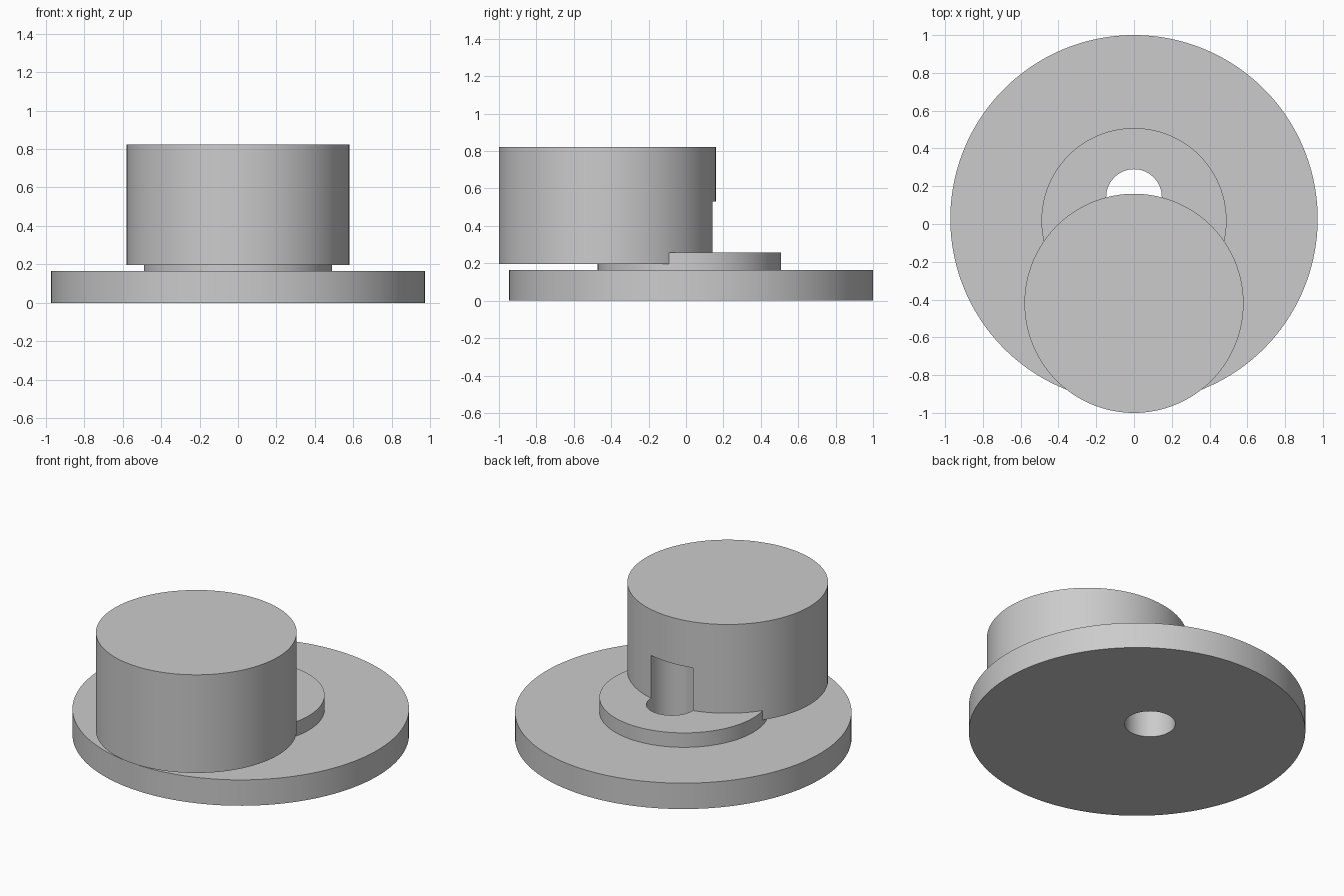
import bpy

if "Cube" in bpy.data.objects:
    bpy.data.objects.remove(bpy.data.objects["Cube"])


def cylinder(name, radius, y, z0, z1, sides=128):
    bpy.ops.mesh.primitive_cylinder_add(vertices=sides, radius=radius, depth=z1 - z0,
                                        location=(0, y, (z0 + z1) / 2))
    obj = bpy.context.object
    obj.name = obj.data.name = name
    return obj


def apply_boolean(target, tool, operation):
    mod = target.modifiers.new(operation.title(), 'BOOLEAN')
    mod.operation = operation
    mod.object = tool
    mod.solver = 'EXACT'
    bpy.context.view_layer.objects.active = target
    bpy.ops.object.modifier_apply(modifier=mod.name)
    bpy.data.objects.remove(tool, do_unlink=True)


# Wide base disc
body = cylinder("eccentric_wheel", 0.9725, 0.0275, 0, 0.165, 192)

# Low hub step and offset drum, fused onto the disc
apply_boolean(body, cylinder("hub_step", 0.49, 0.018, 0.08, 0.257), 'UNION')
apply_boolean(body, cylinder("offset_drum", 0.58, -0.42, 0.197, 0.823), 'UNION')

# Blind shaft hole from below, breaking out through the drum side
cutter = cylinder("shaft_hole", 0.147, 0.143, -0.1, 0.53, 64)
cutter.hide_render = True
apply_boolean(body, cutter, 'DIFFERENCE')

# Smooth walls with crisp rims
bpy.ops.object.select_all(action='DESELECT')
body.select_set(True)
bpy.context.view_layer.objects.active = body
bpy.ops.object.shade_smooth_by_angle()
